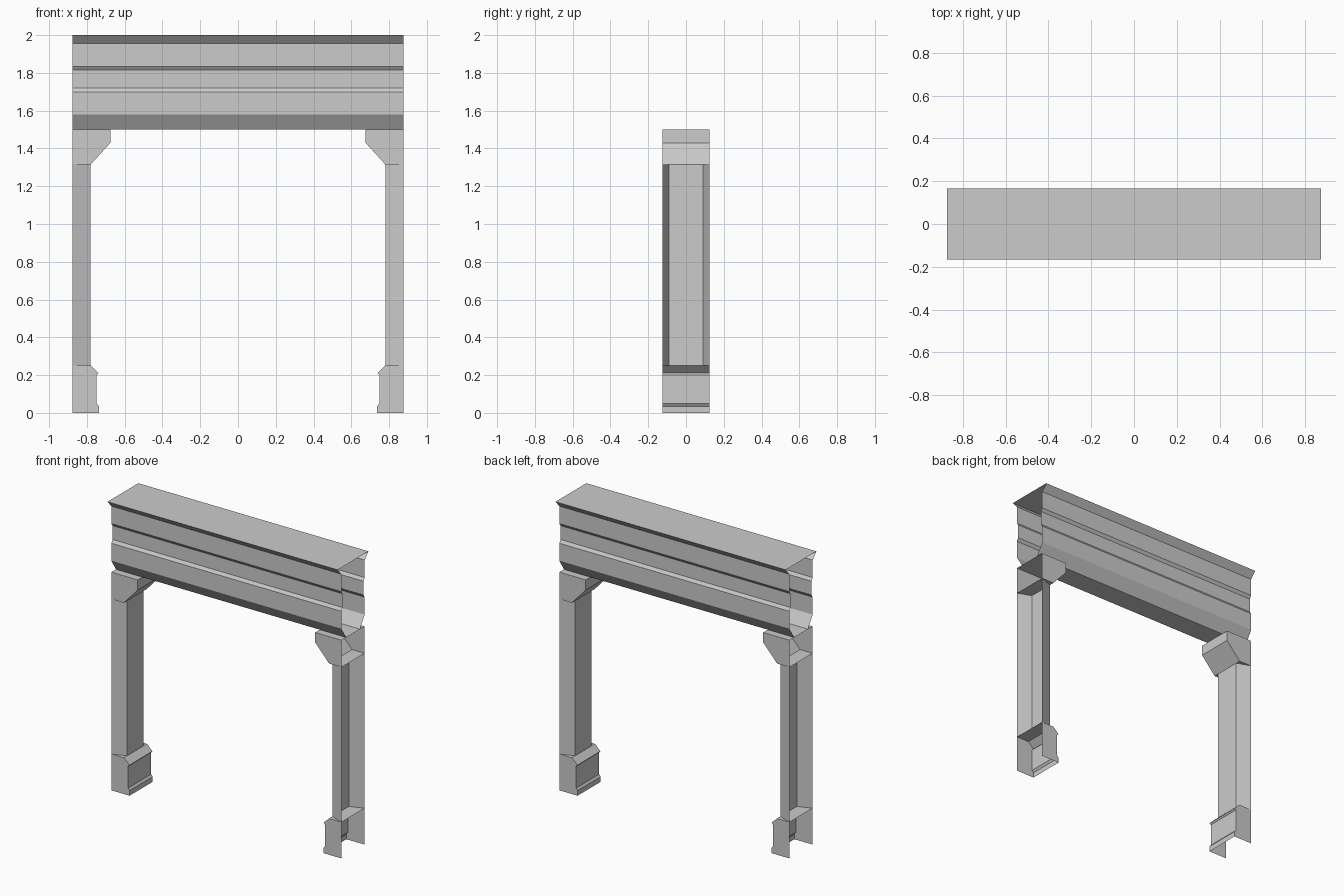
import bpy, bmesh

if "Cube" in bpy.data.objects:
    bpy.data.objects.remove(bpy.data.objects["Cube"])


def sweep(name, profile, place, a, b, skip=(), caps=True, mirror=False):
    """Extrude a closed profile from a to b; skip = indices of sides left open."""
    bm = bmesh.new()
    ends = [[bm.verts.new(place(u, v, t)) for u, v in profile] for t in (a, b)]
    n = len(profile)
    for i in range(n):
        j = (i + 1) % n
        if i not in skip:
            bm.faces.new((ends[0][i], ends[0][j], ends[1][j], ends[1][i]))
    if caps:
        for end in ends:
            bm.faces.new(end)
    bmesh.ops.recalc_face_normals(bm, faces=bm.faces)
    mesh = bpy.data.meshes.new(name)
    bm.to_mesh(mesh)
    bm.free()
    obj = bpy.data.objects.new(name, mesh)
    bpy.context.collection.objects.link(obj)
    if mirror:
        obj.modifiers.new("Mirror", 'MIRROR').use_mirror_merge = False
    return obj


def along_x(u, v, t):
    return (t, u, v)


def along_y(u, v, t):
    return (u, t, v)


def along_z(u, v, t):
    return (u, v, t)


OUT, HALF = 0.875, 0.125

# Lintel: moulded (y, z) profile, symmetric front to back, open at both ends
half = [(0.167, 2.0), (0.127, 1.955), (0.127, 1.835), (0.113, 1.815),
        (0.113, 1.72), (0.127, 1.70), (0.127, 1.58), (0.075, 1.50)]
lintel = half + [(-y, z) for y, z in reversed(half)]
sweep("lintel", lintel, along_x, -OUT, OUT, caps=False)

# Bracketed capitals, open on the outer side
capital = [(OUT, 1.315), (0.78, 1.315), (0.675, 1.43), (0.675, 1.50), (OUT, 1.50)]
sweep("capital", capital, along_y, -HALF, HALF, skip=(4,), mirror=True)

# Tapered post shafts, open on the outer side and at both ends
shaft = [(OUT, -HALF), (0.78, -0.09), (0.78, 0.09), (OUT, HALF)]
sweep("post_shaft", shaft, along_z, 0.25, 1.315, skip=(3,), caps=False, mirror=True)

# Moulded plinths, open on the outer side and underneath
plinth = [(OUT, 0.0), (0.737, 0.0), (0.737, 0.035), (0.748, 0.05),
          (0.748, 0.20), (0.738, 0.21), (0.78, 0.25), (OUT, 0.25)]
sweep("plinth", plinth, along_y, -HALF, HALF, skip=(0, 7), mirror=True)
